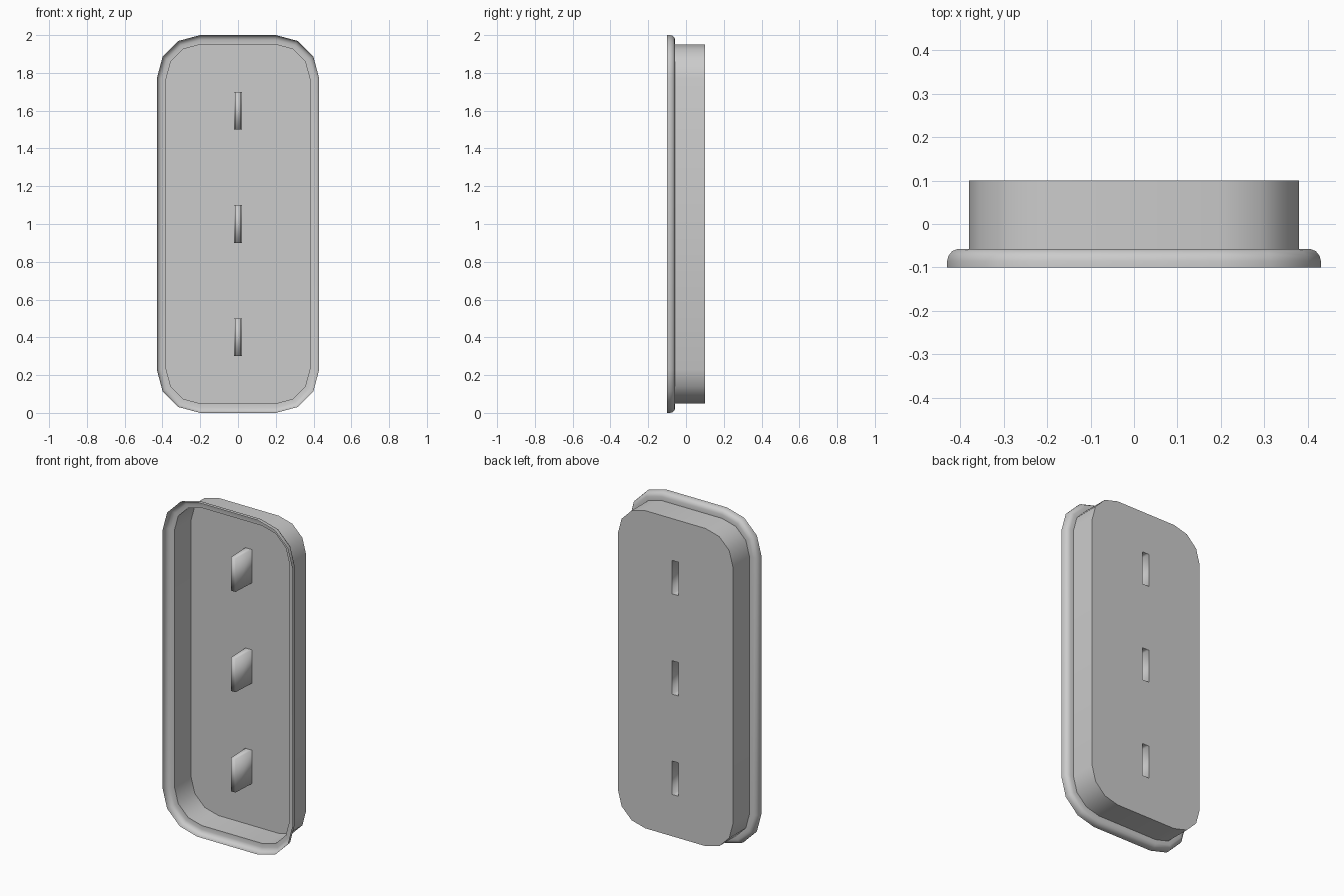
import bpy, bmesh, math

cube = bpy.data.objects.get("Cube")
if cube:
    bpy.data.objects.remove(cube, do_unlink=True)

# Plain grey sheet material
grey = bpy.data.materials.new("plain grey")
grey.use_nodes = True
colour = (0.6, 0.6, 0.6, 1)
grey.diffuse_color = colour
grey.node_tree.nodes["Principled BSDF"].inputs["Base Color"].default_value = colour

HALF_W, HALF_H, RADIUS = 0.43, 1.0, 0.23
WALL_INSET = 0.05
BACK_Y = 0.1
SLOT_HEIGHTS = (0.4, 1.0, 1.6)


def outline(inset, y):
    """Rounded rectangle with three facets per corner, as 3D points."""
    cx, cz = HALF_W - RADIUS, HALF_H - RADIUS
    r = RADIUS - inset
    points = []
    for quarter, (sx, sz) in enumerate(((1, 1), (-1, 1), (-1, -1), (1, -1))):
        for step in range(4):
            a = math.radians(90 * quarter + 30 * step)
            points.append((sx * cx + r * math.cos(a), y, 1 + sz * cz + r * math.sin(a)))
    return points


def rectangle(half_w, half_h, y, z):
    return [(sx * half_w, y, z + sz * half_h)
            for sx, sz in ((1, 1), (-1, 1), (-1, -1), (1, -1))]


def add_ring(bm, points):
    return [bm.verts.new(p) for p in points]


def bridge(bm, a, b):
    for i in range(len(a)):
        j = (i + 1) % len(a)
        bm.faces.new((a[i], a[j], b[j], b[i]))


def finish(bm, name, angle):
    mesh = bpy.data.meshes.new(name)
    bm.to_mesh(mesh)
    bm.free()
    mesh.materials.append(grey)
    obj = bpy.data.objects.new(name, mesh)
    bpy.context.collection.objects.link(obj)
    bpy.ops.object.select_all(action="DESELECT")
    obj.select_set(True)
    bpy.context.view_layer.objects.active = obj
    bpy.ops.object.shade_smooth_by_angle(angle=math.radians(angle))
    return obj


# Curled lip and straight side wall: (inset, y) profile swept round the outline
profile = [(0, -0.1), (0, -0.085), (0.003, -0.073), (0.012, -0.062),
           (0.026, -0.057), (WALL_INSET, -0.057), (WALL_INSET, BACK_Y)]
bm = bmesh.new()
rings = [add_ring(bm, outline(inset, y)) for inset, y in profile]
for a, b in zip(rings, rings[1:]):
    bridge(bm, a, b)
finish(bm, "lip_and_side_wall", 50)

# Flat back panel with three slot openings
bm = bmesh.new()
loops = [outline(WALL_INSET, BACK_Y)]
loops += [rectangle(0.022, 0.1, BACK_Y, z) for z in SLOT_HEIGHTS]
for loop in loops:
    verts = add_ring(bm, loop)
    for i, v in enumerate(verts):
        bm.edges.new((v, verts[i - 1]))
bmesh.ops.triangle_fill(bm, use_beauty=True, edges=bm.edges[:], normal=(0, 1, 0))
bmesh.ops.dissolve_limit(bm, angle_limit=0.01, verts=bm.verts[:], edges=bm.edges[:])
for face in bm.faces:
    if face.normal.y < 0:
        face.normal_flip()
finish(bm, "back_panel", 30)

# Hollow blade-shaped pockets, open at the back and softly shaded
for name, z in zip(("lower", "middle", "upper"), SLOT_HEIGHTS):
    bm = bmesh.new()
    base = add_ring(bm, rectangle(0.022, 0.1, BACK_Y, z))
    tip = add_ring(bm, rectangle(0.015, 0.1, -0.045, z))
    bridge(bm, tip, base)
    bm.faces.new(tip)
    bmesh.ops.recalc_face_normals(bm, faces=bm.faces[:])
    finish(bm, name + "_slot_pocket", 180)
